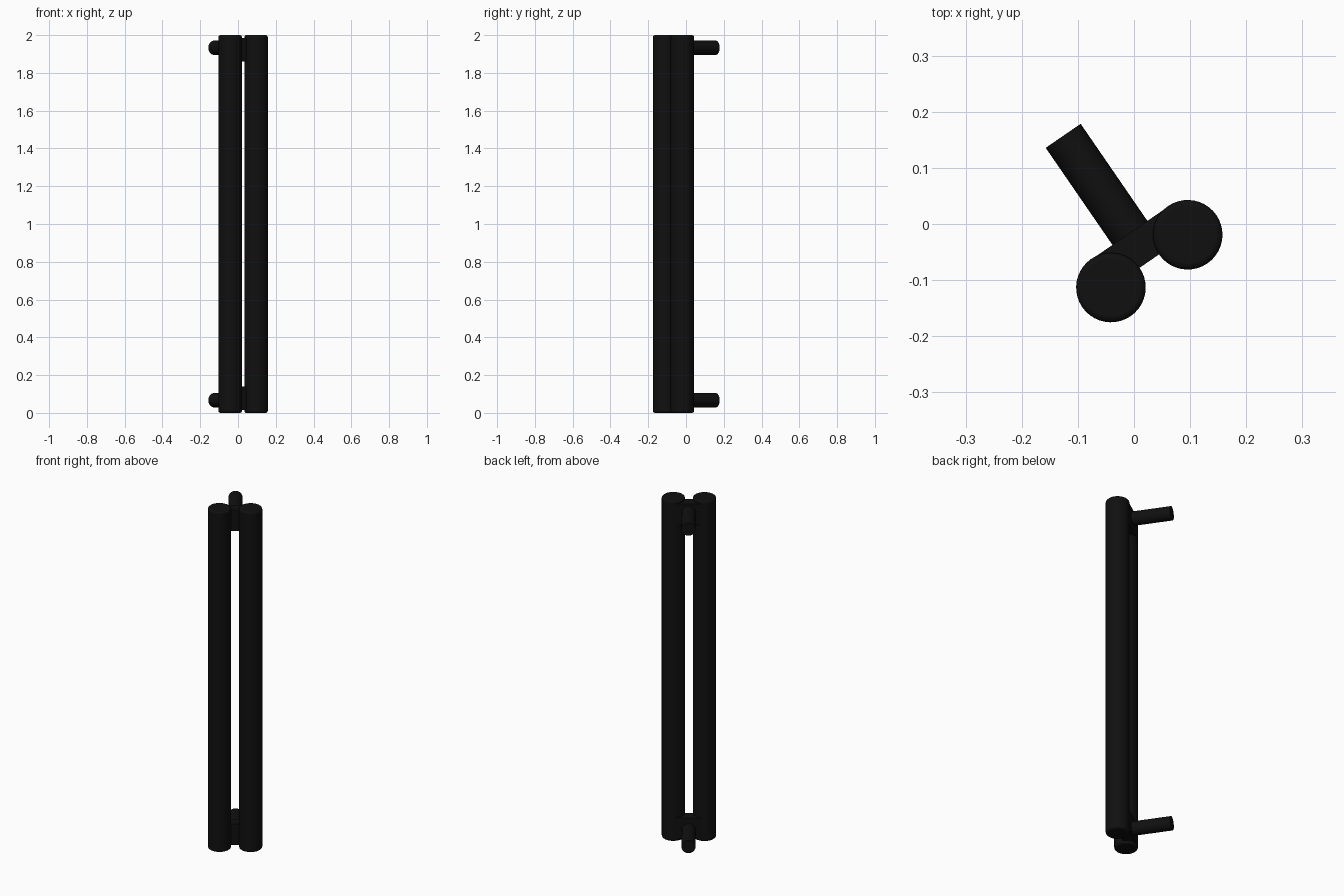
import bpy, bmesh, math
from mathutils import Matrix, Vector

if "Cube" in bpy.data.objects:
    bpy.data.objects.remove(bpy.data.objects["Cube"])

TURN = Matrix.Rotation(math.radians(34.5), 4, 'Z')   # whole handle is turned about z
MID_X, BAR_Y = -0.015, -0.070                        # centre line in the turned frame
BAR_R, PEG_R = 0.062, 0.0378

black = bpy.data.materials.new("black_finish")
black.diffuse_color = (0.005, 0.005, 0.005, 1)
black.use_nodes = True
black.node_tree.nodes["Principled BSDF"].inputs["Base Color"].default_value = black.diffuse_color


def finish(name, bm, bevel=0.0):
    me = bpy.data.meshes.new(name)
    bm.to_mesh(me)
    bm.free()
    ob = bpy.data.objects.new(name, me)
    bpy.context.collection.objects.link(ob)
    me.transform(TURN)
    me.materials.append(black)
    if bevel:
        mod = ob.modifiers.new("soft_edge", 'BEVEL')
        mod.width, mod.segments = bevel, 3
        mod.limit_method, mod.angle_limit = 'ANGLE', math.radians(50)
    bpy.ops.object.select_all(action='DESELECT')
    bpy.context.view_layer.objects.active = ob
    ob.select_set(True)
    bpy.ops.object.shade_smooth_by_angle(angle=math.radians(35))
    return ob


def cylinder(name, start, end, radius, sides, bevel):
    start, end = Vector(start), Vector(end)
    axis = end - start
    rot = axis.to_track_quat('Z', 'Y').to_matrix().to_4x4()
    bm = bmesh.new()
    bmesh.ops.create_cone(bm, cap_ends=True, segments=sides, radius1=radius,
                          radius2=radius, depth=axis.length,
                          matrix=Matrix.Translation((start + end) / 2) @ rot)
    return finish(name, bm, bevel)


def box(name, lo, hi):
    lo, hi = Vector(lo), Vector(hi)
    bm = bmesh.new()
    bmesh.ops.create_cube(bm, size=1, matrix=Matrix.Translation((lo + hi) / 2)
                          @ Matrix.Diagonal((*(hi - lo), 1)))
    return finish(name, bm)


# Two upright bars
for side, sx in (("left", -1), ("right", 1)):
    x = MID_X + sx * 0.083
    cylinder(side + "_bar", (x, BAR_Y, 0), (x, BAR_Y, 2), BAR_R, 40, 0.01)

# Bridge between the bars and wall peg, mirrored top and bottom
for level, flip in (("lower", False), ("upper", True)):
    def z(v):
        return 2 - v if flip else v
    z0, z1 = sorted((z(0.016), z(0.139)))
    box(level + "_bridge", (MID_X - 0.083, BAR_Y, z0), (MID_X + 0.083, -0.009, z1))
    cylinder(level + "_peg", (MID_X, -0.04, z(0.067)), (MID_X, 0.201, z(0.067)),
             PEG_R, 32, 0)
